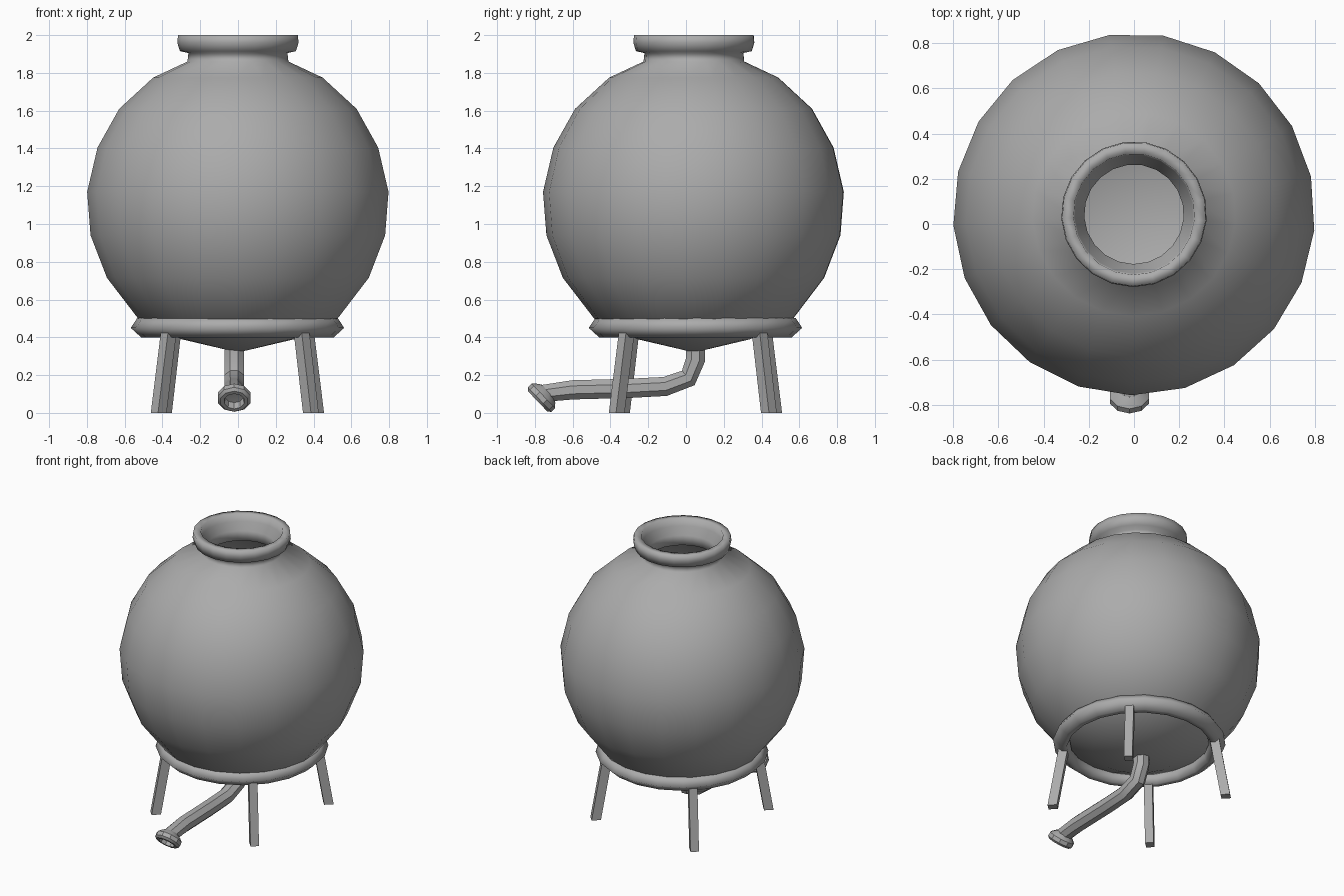
import bpy, bmesh
from math import sin, cos, pi, radians
from mathutils import Vector, Matrix

if "Cube" in bpy.data.objects:
    bpy.data.objects.remove(bpy.data.objects["Cube"])

CY = 0.043  # axis of the round vessel in y
grey = bpy.data.materials.new("dark_grey")
grey.diffuse_color = (.41, .41, .41, 1)
grey.use_nodes = True
grey.node_tree.nodes["Principled BSDF"].inputs["Base Color"].default_value = grey.diffuse_color


def finish(name, bm, smooth=True, angle=35):
    bmesh.ops.remove_doubles(bm, verts=bm.verts, dist=1e-5)
    bmesh.ops.recalc_face_normals(bm, faces=bm.faces)
    me = bpy.data.meshes.new(name)
    bm.to_mesh(me)
    bm.free()
    me.materials.append(grey)
    for p in me.polygons:
        p.use_smooth = smooth
    if smooth:
        me.set_sharp_from_angle(angle=radians(angle))
    ob = bpy.data.objects.new(name, me)
    bpy.context.collection.objects.link(ob)
    return ob


def skin(bm, rings, closed=False):
    """Bridge a list of equal-sized vertex rings with quads."""
    n = len(rings[0])
    pairs = list(zip(rings, rings[1:])) + ([(rings[-1], rings[0])] if closed else [])
    for a, b in pairs:
        for i in range(n):
            j = (i + 1) % n
            bm.faces.new((a[i], a[j], b[j], b[i]))


def lathe(name, profile, sides, matrix, closed=False, phase=0.0, angle=35):
    bm = bmesh.new()
    rings = []
    for r, z in profile:
        rings.append([bm.verts.new(matrix @ Vector((
            r * cos(phase + 2 * pi * i / sides), r * sin(phase + 2 * pi * i / sides), z)))
            for i in range(sides)])
    skin(bm, rings, closed)
    bmesh.ops.dissolve_degenerate(bm, dist=1e-6, edges=bm.edges)
    return finish(name, bm, True, angle)


axis = Matrix.Translation((0, CY, 0))

# round vessel: outer wall, neck, rim, then inner wall
vessel = [(0, .32), (.30, .39), (.53, .50), (.695, .715), (.782, .94), (.80, 1.17),
          (.745, 1.405), (.63, 1.61), (.45, 1.775), (.268, 1.86), (.263, 1.905),
          (.308, 1.915), (.322, 1.96), (.318, 2.0), (.268, 2.0), (.262, 1.95), (.22, 1.90),
          (.22, 1.83), (.41, 1.74), (.59, 1.58), (.70, 1.39), (.75, 1.17),
          (.735, .95), (.65, .74), (.50, .53), (.29, .43), (0, .37)]
lathe("vessel", vessel, 21, axis, phase=radians(-90.8), angle=180)

# support ring with six-sided section
ring = [(.51, .40), (.565, .45), (.53, .503), (.48, .503), (.455, .45), (.475, .40)]
lathe("support_ring", ring, 20, Matrix.Translation((-.003, .05, 0)), closed=True, angle=180)

# four splayed legs, set slightly clockwise of the diagonals
for k, name in enumerate(("back_right", "back_left", "front_left", "front_right")):
    turn = (Matrix.Translation((-.003, .05, 0))
            @ Matrix.Rotation(radians(43 + 90 * k), 4, 'Z'))
    bm = bmesh.new()
    rings = []
    for r, z in ((.57, 0), (.492, .46)):
        rings.append([bm.verts.new(turn @ Vector((r + sx * .031, sy * .028, z)))
                      for sx, sy in ((-1, -1), (1, -1), (1, 1), (-1, 1))])
    skin(bm, rings)
    bm.faces.new(rings[0])
    bm.faces.new(rings[1])
    finish(name + "_leg", bm, smooth=False)

# bent drain pipe
path = [Vector((-.02, y, z)) for y, z in (
    (.05, .38), (.05, .28), (.012, .185), (-.11, .14), (-.30, .13), (-.60, .122), (-.735, .105))]
bm = bmesh.new()
rings = []
for i, p in enumerate(path):
    t = (path[min(i + 1, len(path) - 1)] - path[max(i - 1, 0)]).normalized()
    if i == len(path) - 1:
        t = Vector((0, -.85, -.53))
    side = Vector((1, 0, 0))
    up = side.cross(t)
    rings.append([bm.verts.new(p + .055 * (side * cos(a) + up * sin(a)))
                  for a in (2 * pi * (j + .5) / 8 for j in range(8))])
skin(bm, rings)
finish("drain_pipe", bm)

# collar nozzle on the pipe end, facing forward and down
nozzle = [(.05, -.035), (.07, -.02), (.09, 0), (.09, .028), (.075, .042),
          (.055, .042), (.05, .0), (0, -.005)]
aim = Vector((0, -.72, -.69)).to_track_quat('Z', 'X').to_matrix().to_4x4()
lathe("pipe_nozzle", nozzle, 10, Matrix.Translation((-.02, -.755, .09)) @ aim, angle=30)
